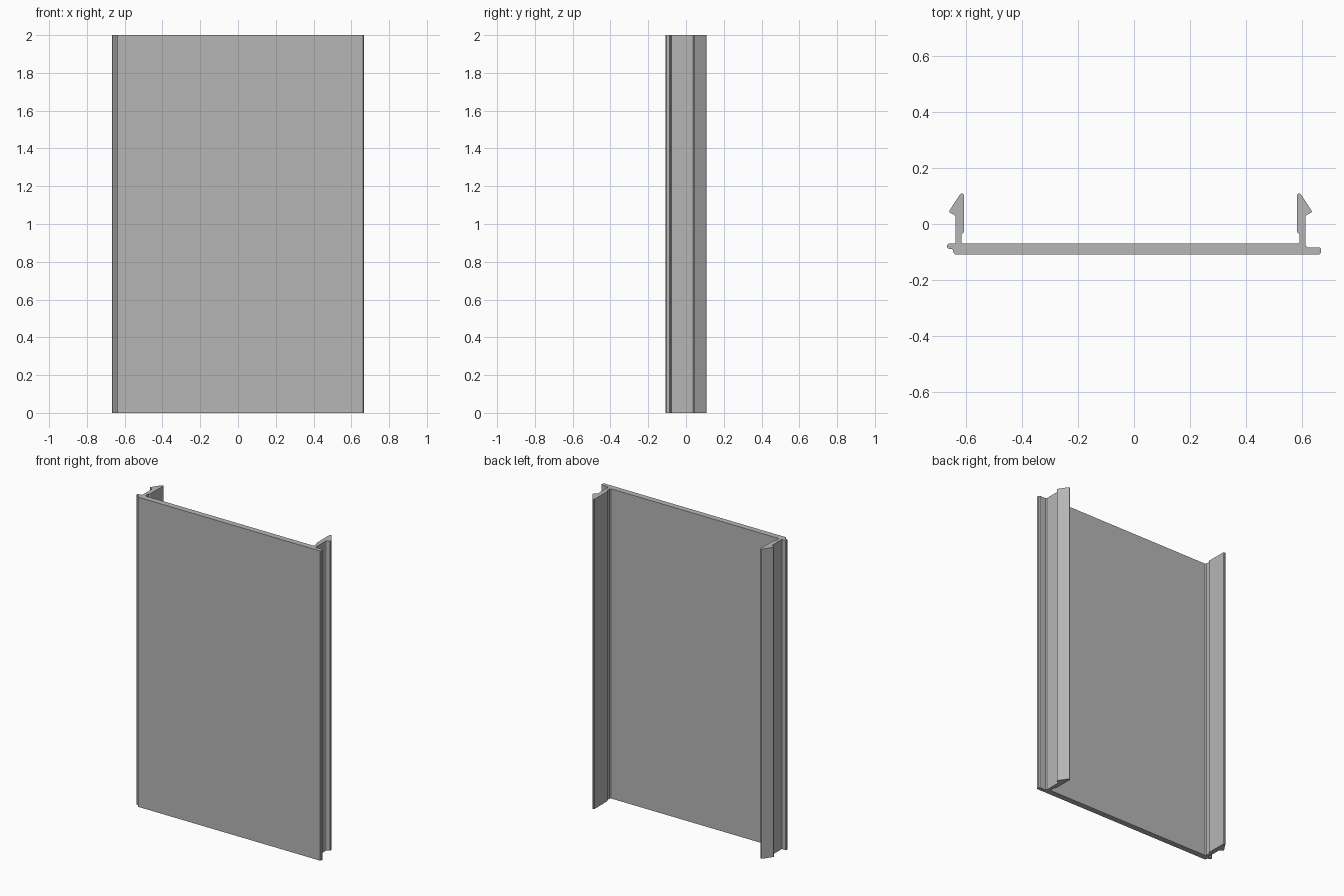
import bpy
import bmesh

HEIGHT = 2.0
FRONT, BACK = -0.108, -0.07

cube = bpy.data.objects.get("Cube")
if cube:
    bpy.data.objects.remove(cube, do_unlink=True)

grey = bpy.data.materials.new("plain grey")
grey.use_nodes = True
grey.diffuse_color = (0.47, 0.47, 0.47, 1)
grey.node_tree.nodes["Principled BSDF"].inputs["Base Color"].default_value = grey.diffuse_color

# Barbed clip section, listed from its outer root to its inner root;
# the first number is the distance outward from the clip's inner face.
CLIP = [
    (0.030, 0.026), (0.034, 0.032), (0.050, 0.040), (0.053, 0.046),
    (0.015, 0.104), (0.010, 0.108), (0.004, 0.108), (0.000, 0.103),
    (0.000, -0.028), (0.003, -0.033), (0.009, -0.036),
    (0.009, BACK - 0.006 + 0.012), (0.003, BACK),
]


def clip(inner_x, side):
    """Place the clip section against one edge of the panel."""
    points = [(inner_x + side * u, y) for u, y in CLIP]
    return points if side > 0 else points[::-1]


def extrude_profile(name, outline, height):
    """Stand a closed outline up as a solid bar."""
    bm = bmesh.new()
    base = bm.faces.new([bm.verts.new((x, y, 0)) for x, y in outline])
    top = bmesh.ops.extrude_face_region(bm, geom=[base], use_keep_orig=True)
    verts = [g for g in top["geom"] if isinstance(g, bmesh.types.BMVert)]
    bmesh.ops.translate(bm, verts=verts, vec=(0, 0, height))
    bmesh.ops.recalc_face_normals(bm, faces=bm.faces)
    mesh = bpy.data.meshes.new(name)
    bm.to_mesh(mesh)
    bm.free()
    mesh.materials.append(grey)
    obj = bpy.data.objects.new(name, mesh)
    bpy.context.collection.objects.link(obj)
    return obj


# Lip along the left edge, flush with the front
front_lip = [
    (0.661, FRONT), (0.666, -0.103), (0.666, -0.088), (0.661, -0.083),
    (0.618, -0.083), (0.611, -0.077),
]
# Lip along the right edge, flush with the back and stepped at the front
back_lip = [
    (-0.636, BACK), (-0.661, BACK), (-0.666, -0.075), (-0.666, -0.083),
    (-0.661, -0.088), (-0.650, -0.089), (-0.645, -0.094),
    (-0.643, -0.103), (-0.638, FRONT),
]

outline = front_lip + clip(0.581, 1) + clip(-0.606, -1) + back_lip
extrude_profile("clip_panel", outline, HEIGHT)
